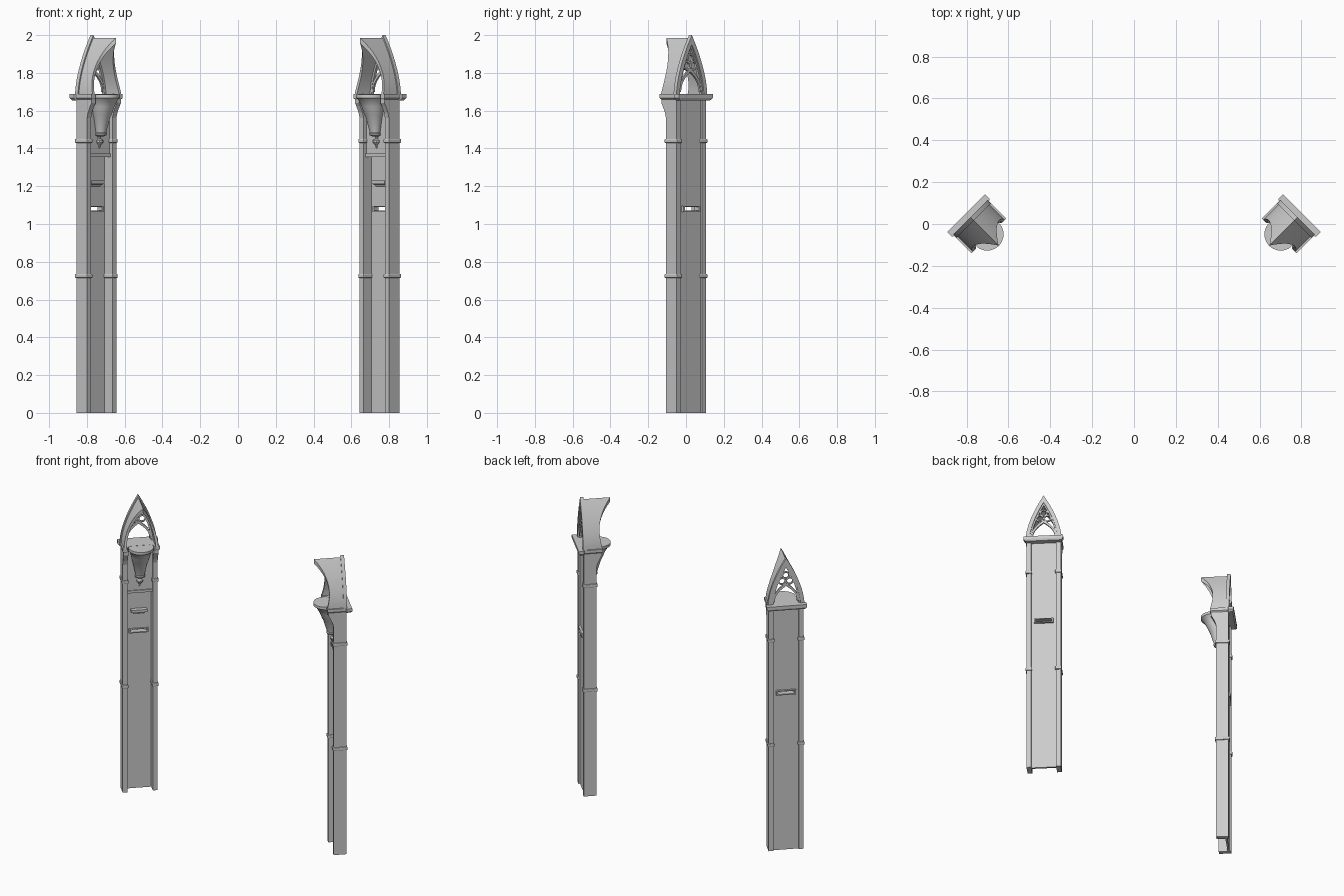
import bpy, bmesh, math

if "Cube" in bpy.data.objects:
    bpy.data.objects.remove(bpy.data.objects["Cube"])

R = math.sqrt(0.5)
CX = -0.75  # centre of the left pillar; the right one is mirrored


def finish(name, bm, smooth=False, bevel=0.0):
    """Turn pillar-local (u across, v back, z) into world space, mirror in x."""
    for p in bm.verts:
        u, v, z = p.co
        p.co = (CX + R * (u - v), R * (u + v), z)
    bmesh.ops.recalc_face_normals(bm, faces=bm.faces)
    me = bpy.data.meshes.new(name)
    bm.to_mesh(me)
    bm.free()
    ob = bpy.data.objects.new(name, me)
    bpy.context.collection.objects.link(ob)
    if bevel:
        b = ob.modifiers.new("bevel", 'BEVEL')
        b.width, b.segments = bevel, 2
    m = ob.modifiers.new("mirror", 'MIRROR')
    m.use_mirror_merge = False
    if smooth:
        bpy.context.view_layer.objects.active = ob
        ob.select_set(True)
        bpy.ops.object.shade_smooth_by_angle(angle=math.radians(35))
        ob.select_set(False)
    return ob


def loft(bm, rings, closed=False, caps=True):
    rows = [[bm.verts.new(c) for c in r] for r in rings]
    n = len(rows[0])
    pairs = list(zip(rows, rows[1:])) + ([(rows[-1], rows[0])] if closed else [])
    for a, b in pairs:
        for i in range(n):
            j = (i + 1) % n
            bm.faces.new((a[i], a[j], b[j], b[i]))
    if caps and not closed:
        bm.faces.new(rows[0])
        bm.faces.new(rows[-1])


def box(bm, u0, u1, v0, v1, z0, z1):
    loft(bm, [[(u0, v0, z), (u1, v0, z), (u1, v1, z), (u0, v1, z)] for z in (z0, z1)])


def boxes(name, items, bevel=0.0):
    bm = bmesh.new()
    for it in items:
        box(bm, *it)
    return finish(name, bm, bevel=bevel)


def arch(a, z0, z1, p=1.65, n=12):
    """Pointed arch outline from left foot over the apex to right foot."""
    half = [(a * (1 - (i / n) ** p), z0 + (z1 - z0) * i / n) for i in range(n + 1)]
    return [(-u, z) for u, z in half] + half[-2::-1]


def circle(cu, cz, r, n=14):
    return [(cu + r * math.cos(2 * math.pi * i / n), cz + r * math.sin(2 * math.pi * i / n)) for i in range(n)]


def band(bm, outer, inner, front, back, closed=False):
    """Solid strip between two outlines; front is a depth or a function of z."""
    f = front if callable(front) else (lambda z: front)
    loft(bm, [[(o[0], back, o[1]), (o[0], f(o[1]), o[1]), (i[0], f(o[1]), i[1]), (i[0], back, i[1])]
              for o, i in zip(outer, inner)], closed)


SIDES = ((-0.11, -0.08), (0.08, 0.11))

# corner posts and the recessed panel, split around the slot
boxes("posts", [(a, b, -0.04, 0.04, 0, 1.67) for a, b in SIDES])
boxes("panel", [(-0.08, 0.08, 0.017, 0.03, 0, 1.07),
                (-0.08, 0.08, 0.017, 0.03, 1.09, 1.67),
                (-0.08, -0.055, 0.017, 0.03, 1.07, 1.09),
                (0.055, 0.08, 0.017, 0.03, 1.07, 1.09)])

# rounded bands around the posts
boxes("post_rings", [(a - 0.006, b + 0.006, -0.047, 0.047, z - 0.011, z + 0.011)
                     for a, b in SIDES for z in (0.725, 1.44)], bevel=0.005)

# slot frame: rails and end lugs
boxes("slot_frame", [(-0.06, 0.06, 0.008, 0.045, 1.064, 1.071),
                     (-0.06, 0.06, 0.008, 0.045, 1.089, 1.094),
                     (-0.062, -0.052, 0.008, 0.045, 1.064, 1.094),
                     (0.052, 0.062, 0.008, 0.045, 1.064, 1.094)])

# small shelf with tapered underside
bm = bmesh.new()
loft(bm, [[(-w, 0.017, z), (w, 0.017, z), (w, v, z), (-w, v, z)]
          for z, w, v in ((1.195, 0.034, 0.008), (1.21, 0.04, 0.0),
                          (1.212, 0.05, -0.013), (1.23, 0.05, -0.013))])
finish("shelf", bm)

# backing plate under the bowl with its lower lip
boxes("bowl_backplate", [(-0.08, 0.08, -0.02, 0.02, 1.36, 1.67),
                         (-0.08, 0.08, -0.026, 0.02, 1.355, 1.372)])

# flared corbels at the top of the posts
bm = bmesh.new()
prof = [(-0.03, 1.56), (-0.04, 1.56), (-0.048, 1.59), (-0.065, 1.625), (-0.074, 1.64), (-0.074, 1.67), (-0.03, 1.67)]
for a, b in SIDES:
    loft(bm, [[(u, v, z) for v, z in prof] for u in (a, b)])
finish("corbels", bm)

# ledge
half = [(0.127, 0.074), (0.127, 0.042), (0.117, 0.036), (0.117, -0.08), (0.088, -0.08), (0.08, -0.055), (0.06, -0.045)]
outline = half + [(-u, v) for u, v in reversed(half)]
bm = bmesh.new()
loft(bm, [[(u * s, v * s, z) for u, v in outline]
          for z, s in ((1.655, 0.9), (1.667, 1.0), (1.687, 1.0))])
finish("ledge", bm)

# round bowl leaning out of the plate, ending in a small drop
N = 20
bm = bmesh.new()
loft(bm, [[(r * math.cos(2 * math.pi * i / N), c + r * math.sin(2 * math.pi * i / N), z) for i in range(N)]
          for z, r, c in ((1.686, 0.078, -0.07), (1.668, 0.078, -0.07), (1.66, 0.07, -0.064),
                          (1.62, 0.059, -0.052), (1.578, 0.05, -0.044), (1.57, 0.046, -0.042),
                          (1.485, 0.028, -0.035), (1.48, 0.032, -0.035), (1.47, 0.03, -0.034),
                          (1.462, 0.012, -0.03))])
finish("bowl", bm, smooth=True)
bm = bmesh.new()
loft(bm, [[(r * math.cos(math.pi * i / 4), -0.024 + r * math.sin(math.pi * i / 4), z) for i in range(8)]
          for z, r in ((1.465, 0.007), (1.45, 0.009), (1.442, 0.02), (1.432, 0.02), (1.42, 0.008), (1.40, 0.003))])
finish("drop_ornament", bm)

# pointed canopy whose front edge sweeps forward toward the tip
def canopy_front(z):
    t = (z - 1.685) / 0.3
    return -0.08 + 0.085 * t * (1 - t) - 0.066 * t ** 3


bm = bmesh.new()
band(bm, arch(0.108, 1.685, 1.985), arch(0.092, 1.685, 1.955), canopy_front, 0.03)
finish("canopy", bm, smooth=True)

# arch frames on the back and a thin inner moulding
bm = bmesh.new()
band(bm, arch(0.115, 1.685, 2.0), arch(0.09, 1.685, 1.95), 0.022, 0.044)
band(bm, arch(0.092, 1.685, 1.955), arch(0.08, 1.685, 1.932), 0.02, 0.036)
finish("back_arch", bm, smooth=True)

# tracery: low arch and three rings
bm = bmesh.new()
band(bm, arch(0.082, 1.70, 1.825, 2.2), arch(0.07, 1.70, 1.805, 2.2), 0.022, 0.034)
for cu, cz in ((-0.024, 1.838), (0.024, 1.838), (0, 1.877)):
    band(bm, circle(cu, cz, 0.025), circle(cu, cz, 0.017), 0.022, 0.034, True)
finish("tracery", bm, smooth=True)
